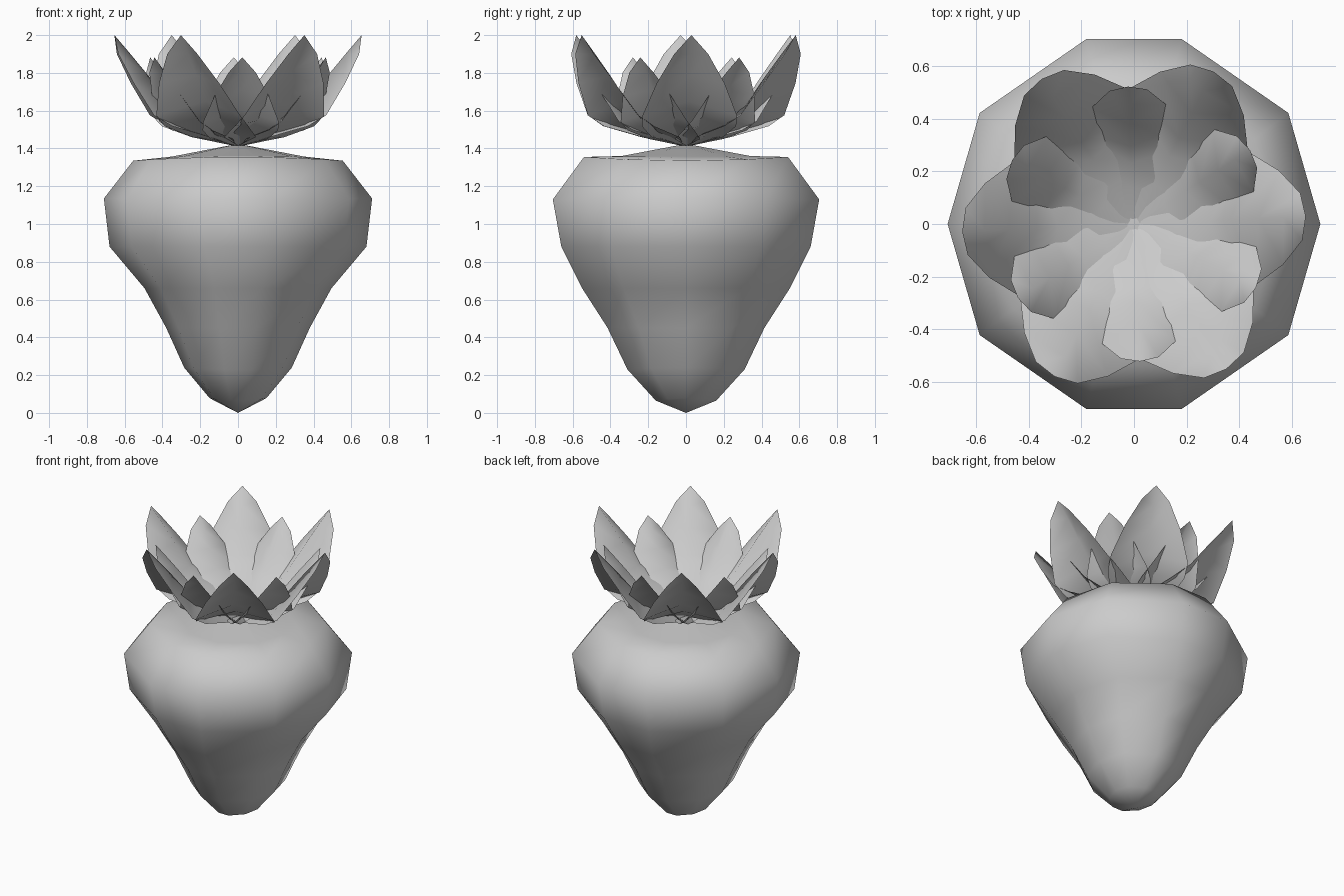
import bpy, math

if "Cube" in bpy.data.objects:
    bpy.data.objects.remove(bpy.data.objects["Cube"])


def make_object(name, verts, faces):
    mesh = bpy.data.meshes.new(name)
    mesh.from_pydata(verts, [], faces)
    mesh.update()
    for p in mesh.polygons:
        p.use_smooth = True
    ob = bpy.data.objects.new(name, mesh)
    bpy.context.collection.objects.link(ob)
    return ob


# Berry body: ten-sided rings (x radius, y extent, z at the x side, z at the y side)
QUARTER = [(1, 0), (0.828, 0.6), (0.255, 1)]
SECTION = (QUARTER + [(-x, y) for x, y in QUARTER[::-1]]
           + [(-x, -y) for x, y in QUARTER[1:]] + [(x, -y) for x, y in QUARTER[:0:-1]])
SIDES = len(SECTION)
RINGS = [
    (0.15, 0.16, 0.078, 0.065),
    (0.285, 0.31, 0.24, 0.23),
    (0.38, 0.415, 0.45, 0.45),
    (0.495, 0.55, 0.66, 0.66),
    (0.68, 0.66, 0.88, 0.88),
    (0.71, 0.705, 1.135, 1.13),
    (0.555, 0.54, 1.335, 1.355),
    (0.35, 0.34, 1.357, 1.36),
    (0.05, 0.05, 1.415, 1.415),
]
verts, faces = [(0, 0, 0)], []
for xr, yr, zx, zy in RINGS:
    for c, s in SECTION:
        verts.append((xr * c, yr * s, zx + (zy - zx) * s * s))
for i in range(SIDES):
    j = (i + 1) % SIDES
    faces.append((0, 1 + j, 1 + i))
    for k in range(len(RINGS) - 1):
        b, t = 1 + k * SIDES, 1 + (k + 1) * SIDES
        faces.append((b + i, b + j, t + j, t + i))
faces.append(tuple(1 + (len(RINGS) - 1) * SIDES + i for i in range(SIDES)))
make_object("berry_body", verts, faces)

# Leaf rows: edge radius, edge height, half width, centre radius, centre height
LEAF = [
    (0.025, 0.005, 0.014, 0.025, 0.01),
    (0.16, 0.05, 0.19, 0.17, 0.06),
    (0.36, 0.108, 0.25, 0.29, 0.15),
    (0.456, 0.165, 0.25, 0.37, 0.24),
    (0.56, 0.335, 0.18, 0.475, 0.375),
    (0.638, 0.49, 0.09, 0.57, 0.49),
]
TIP = (0.655, 0.59)
BASE_Z = 1.41


def leaf_whorl(name, start_deg, scale):
    """Six pointed leaves, each with a raised inner midrib, around the stem point."""
    verts, faces = [], []
    for n in range(6):
        a = math.radians(start_deg + 60 * n)
        c, s = math.cos(a), math.sin(a)

        def add(r, t, z):
            verts.append((scale * (r * c - t * s), scale * (r * s + t * c),
                          BASE_Z + scale * z))

        o = len(verts)
        for er, ez, w, cr, cz in LEAF:
            add(er, -w, ez)
            add(cr, 0, cz)
            add(er, w, ez)
        add(TIP[0], 0, TIP[1])
        for k in range(len(LEAF) - 1):
            p = o + 3 * k
            faces += [(p, p + 3, p + 4, p + 1), (p + 1, p + 4, p + 5, p + 2)]
        p = o + 3 * (len(LEAF) - 1)
        faces += [(p, p + 3, p + 1), (p + 1, p + 3, p + 2)]
    return make_object(name, verts, faces)


# Outer large leaves and inner small leaves
leaf_whorl("outer_leaves", 2.5, 1.0)
leaf_whorl("inner_leaves", 32.5, 0.8)
